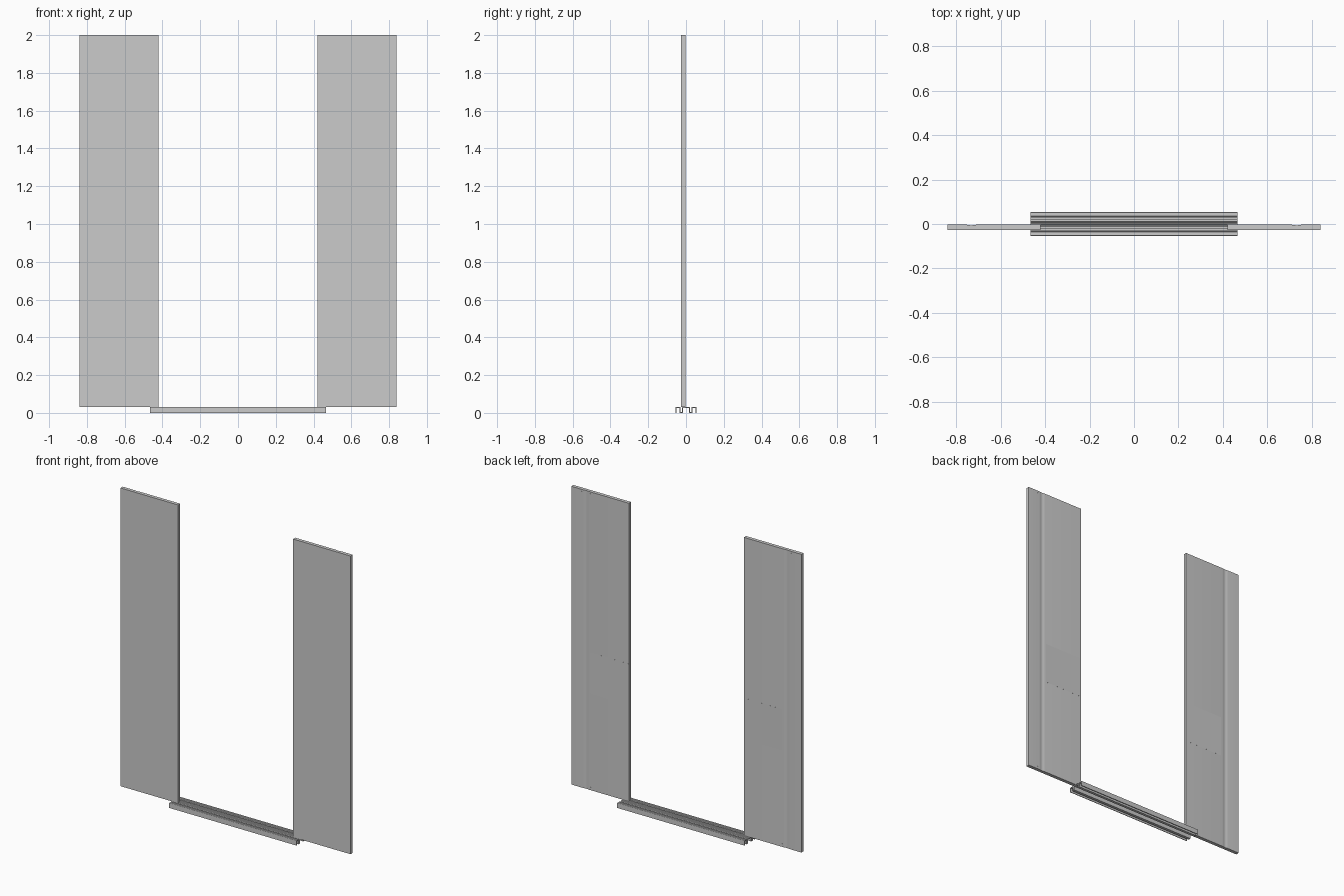
import bpy, bmesh, math

if "Cube" in bpy.data.objects:
    bpy.data.objects.remove(bpy.data.objects["Cube"])

SILL_TOP = 0.032
BACK = -0.0032      # rear face of the door panels
FRONT = -0.026


def extrude(name, outline, offset):
    """Solid made by sweeping a closed 3D outline along an offset."""
    bm = bmesh.new()
    face = bm.faces.new([bm.verts.new(p) for p in outline])
    swept = bmesh.ops.extrude_face_region(bm, geom=[face])["geom"]
    bmesh.ops.translate(bm, vec=offset,
                        verts=[g for g in swept if isinstance(g, bmesh.types.BMVert)])
    bmesh.ops.recalc_face_normals(bm, faces=bm.faces)
    mesh = bpy.data.meshes.new(name)
    bm.to_mesh(mesh)
    bm.free()
    obj = bpy.data.objects.new(name, mesh)
    bpy.context.collection.objects.link(obj)
    return obj


def smooth(obj):
    bpy.ops.object.select_all(action='DESELECT')
    obj.select_set(True)
    bpy.context.view_layer.objects.active = obj
    bpy.ops.object.shade_smooth_by_angle(angle=math.radians(30))


def serrated(y0, y1, teeth):
    """Anti-slip ribbed tread from y0 to y1."""
    step = (y1 - y0) / teeth
    pts = [(y0, SILL_TOP)]
    for i in range(teeth):
        y = y0 + i * step
        pts += [(y + 0.5 * step, SILL_TOP),
                (y + 0.6 * step, SILL_TOP - 0.0012),
                (y + 0.9 * step, SILL_TOP - 0.0012),
                (y + step, SILL_TOP)]
    return pts


# Sill: extruded section with two guide grooves and a hollow underside
half = serrated(0.001, 0.020, 4)
half += [(0.020, 0.006), (0.030, 0.006)]
half += serrated(0.030, 0.055, 5)
half += [(0.055, 0), (0.051, 0), (0.051, 0.026), (0.034, 0.026),
         (0.034, 0), (0.016, 0), (0.016, 0.026)]
section = half + [(-y, z) for y, z in reversed(half)]
extrude("door_sill", [(-0.465, y, z) for y, z in section], (0.93, 0, 0))

for side, s in (("left", -1), ("right", 1)):
    # Door panel with a shallow rounded stiffening crease on the back
    plan = [(0.42, FRONT), (0.84, FRONT), (0.84, BACK)]
    for i in range(9):
        t = i / 8
        plan.append((0.755 - 0.045 * t, BACK - 0.003 * math.sin(math.pi * t) ** 2))
    plan.append((0.42, BACK))
    panel = extrude(side + "_door_panel",
                    [(s * x, y, SILL_TOP) for x, y in plan], (0, 0, 2.0 - SILL_TOP))
    smooth(panel)

    # Thin reinforcing plate lying on the back face
    extrude(side + "_back_plate",
            [(s * x, BACK - 0.001, z) for x, z in
             ((0.421, 0.67), (0.70, 0.67), (0.70, 0.94), (0.421, 0.94))],
            (0, 0.0013, 0))

    # Fixing screws at the top and bottom of the crease
    for z in (0.05, 1.985):
        for x in (0.70, 0.765):
            bpy.ops.mesh.primitive_cylinder_add(
                vertices=12, radius=0.003, depth=0.002,
                location=(s * x, BACK - 0.0006, z), rotation=(math.pi / 2, 0, 0))
            bpy.context.object.name = side + "_fixing_screw"
